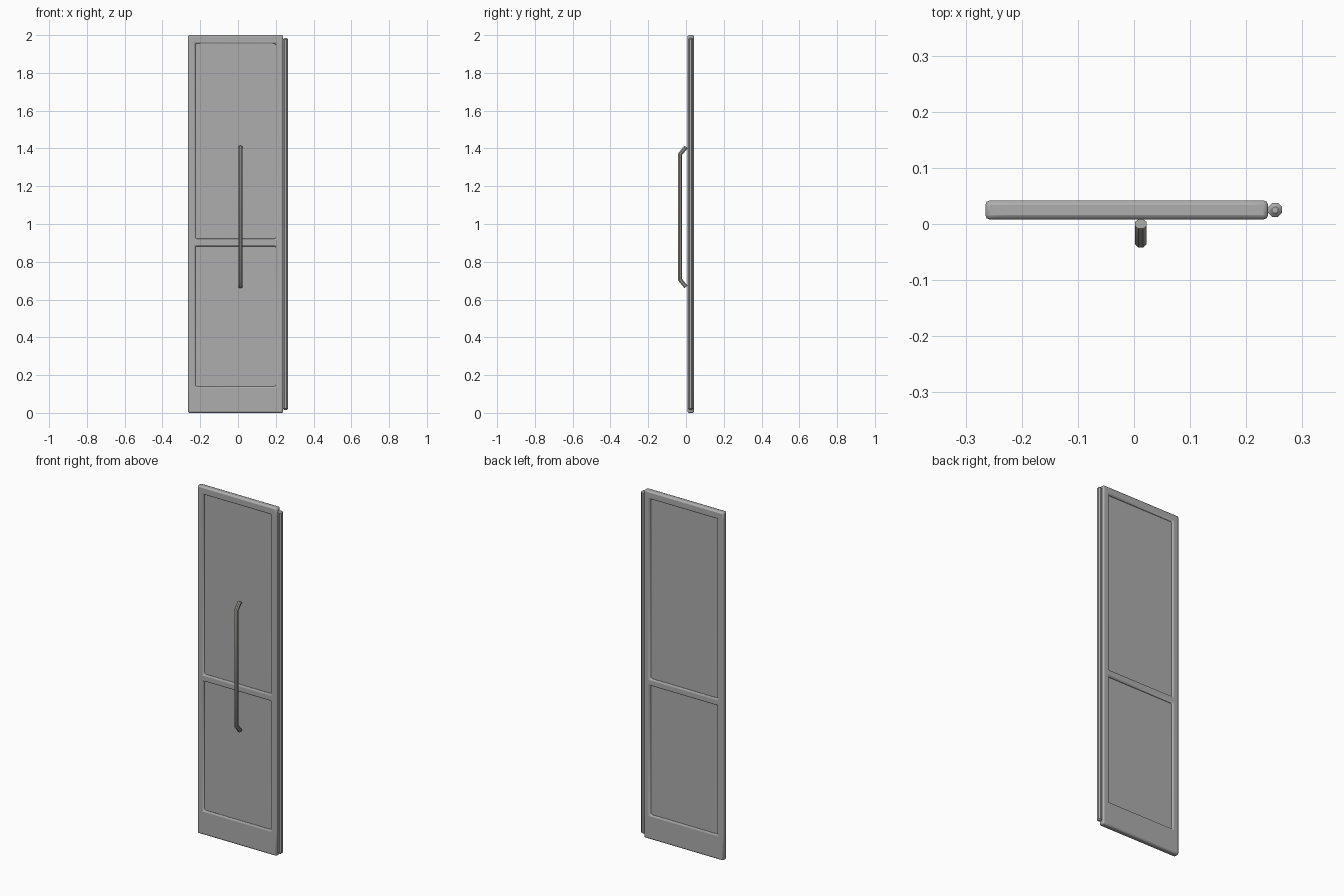
import bpy, bmesh, math
from mathutils import Vector

if "Cube" in bpy.data.objects:
    bpy.data.objects.remove(bpy.data.objects["Cube"])


def material(name, v):
    m = bpy.data.materials.new(name)
    m.diffuse_color = (v[0], v[1], v[2], 1)
    m.use_nodes = True
    m.node_tree.nodes["Principled BSDF"].inputs["Base Color"].default_value = m.diffuse_color
    return m


GREY = material("painted grey", (0.42, 0.42, 0.42))
METAL = material("handle metal", (0.36, 0.355, 0.33))


def finish(bm, name, mat, bevel=0, segments=2):
    bmesh.ops.recalc_face_normals(bm, faces=bm.faces)
    me = bpy.data.meshes.new(name)
    bm.to_mesh(me)
    bm.free()
    ob = bpy.data.objects.new(name, me)
    bpy.context.collection.objects.link(ob)
    me.materials.append(mat)
    if bevel:
        b = ob.modifiers.new("rounded edges", 'BEVEL')
        b.width, b.segments = bevel, segments
        b.limit_method = 'ANGLE'
    bpy.ops.object.select_all(action='DESELECT')
    ob.select_set(True)
    bpy.context.view_layer.objects.active = ob
    bpy.ops.object.shade_smooth_by_angle(angle=math.radians(40))
    return ob


# Door frame: grid of cells with two openings, extruded and rounded
FRONT, BACK = 0.008, 0.042
xs = [-0.265, -0.225, 0.2, 0.239]
zs = [0.0, 0.14, 0.882, 0.922, 1.955, 2.0]
bm = bmesh.new()
grid = [[bm.verts.new((x, FRONT, z)) for z in zs] for x in xs]
for i in range(3):
    for j in range(5):
        if i == 1 and j in (1, 3):
            continue
        bm.faces.new((grid[i][j], grid[i + 1][j], grid[i + 1][j + 1], grid[i][j + 1]))
ext = bmesh.ops.extrude_face_region(bm, geom=bm.faces[:], use_keep_orig=True)
bmesh.ops.translate(bm, vec=(0, BACK - FRONT, 0),
                    verts=[g for g in ext["geom"] if isinstance(g, bmesh.types.BMVert)])
finish(bm, "door_frame", GREY, 0.008)

# Thin panels in the openings
for name, z0, z1 in (("lower_panel", 0.13, 0.892), ("upper_panel", 0.912, 1.965)):
    bm = bmesh.new()
    bmesh.ops.create_cube(bm, size=1)
    for v in bm.verts:
        v.co = (-0.0125 + v.co.x * 0.445, 0.025 + v.co.y * 0.012,
                (z0 + z1) / 2 + v.co.z * (z1 - z0))
    finish(bm, name, GREY)


def tube(name, path, radius, sides, mat, bevel=0):
    """Sweep a polygon along a path lying in the yz plane, mitred at bends."""
    bm = bmesh.new()
    pts = [Vector(p) for p in path]
    rings = []
    for k, p in enumerate(pts):
        a = (p - pts[k - 1]).normalized() if k else None
        b = (pts[k + 1] - p).normalized() if k < len(pts) - 1 else None
        t = ((a or b) + (b or a)).normalized()
        stretch = 1 / t.dot(a or b)
        side = Vector((1, 0, 0))
        up = t.cross(side) * stretch
        ring = []
        for s in range(sides):
            ang = math.tau * (s + 0.5) / sides
            ring.append(bm.verts.new(p + side * math.cos(ang) * radius
                                     + up * math.sin(ang) * radius))
        rings.append(ring)
    for r0, r1 in zip(rings, rings[1:]):
        for s in range(sides):
            n = (s + 1) % sides
            bm.faces.new((r0[s], r0[n], r1[n], r1[s]))
    bm.faces.new(rings[0])
    bm.faces.new(rings[-1])
    return finish(bm, name, mat, bevel)


# Hinge pin along the right edge, with tapered ends
bm = bmesh.new()
rings = []
for z, r in ((0.015, 0.006), (0.022, 0.0135), (1.978, 0.0135), (1.985, 0.006)):
    rings.append([bm.verts.new((0.2515 + r * math.cos(math.tau * (s + .5) / 8),
                                0.025 + r * math.sin(math.tau * (s + .5) / 8), z))
                  for s in range(8)])
for r0, r1 in zip(rings, rings[1:]):
    for s in range(8):
        bm.faces.new((r0[s], r0[(s + 1) % 8], r1[(s + 1) % 8], r1[s]))
bm.faces.new(rings[0])
bm.faces.new(rings[-1])
finish(bm, "hinge_pin", GREY)

# Long pull handle with angled ends
tube("pull_handle", [(0.012, 0.0, 0.667), (0.012, -0.031, 0.705),
                     (0.012, -0.031, 1.37), (0.012, 0.0, 1.408)],
     0.0115, 8, METAL)
